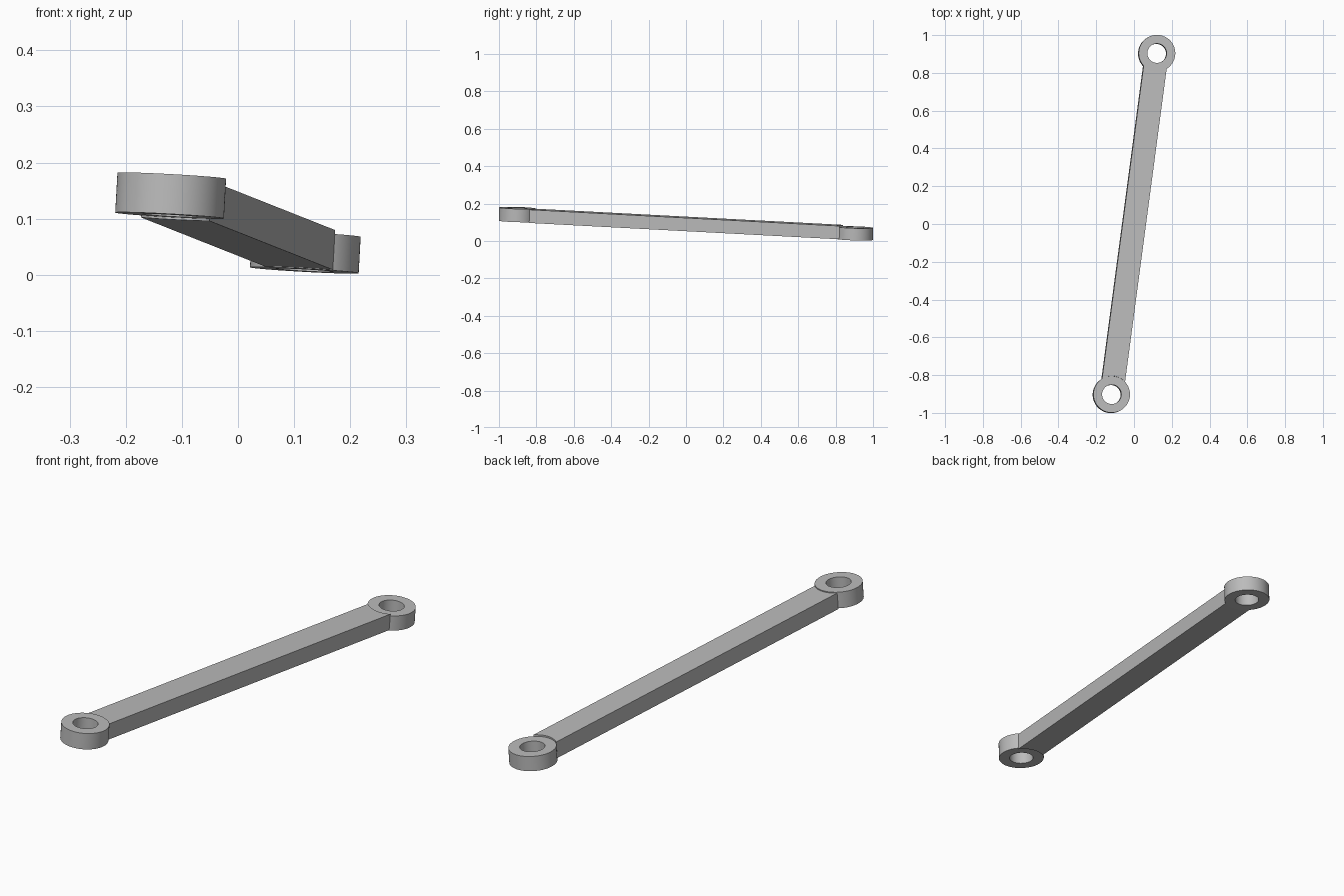
import bpy, bmesh, math
from mathutils import Vector, Matrix

cube = bpy.data.objects.get("Cube")
if cube:
    bpy.data.objects.remove(cube, do_unlink=True)

# Single grey metal material
GREY = (0.5, 0.5, 0.5, 1.0)
metal = bpy.data.materials.new("grey_metal")
metal.use_nodes = True
metal.diffuse_color = GREY
metal.node_tree.nodes["Principled BSDF"].inputs["Base Color"].default_value = GREY

EYE_R, HOLE_R, SEGMENTS = 0.097, 0.051, 72
BAR_HALF, BAR_DEPTH = 0.0615, 0.071
NORMAL = Vector((0.055, 0.03, 1)).normalized()


def finish(name, bm, matrix):
    bmesh.ops.recalc_face_normals(bm, faces=bm.faces)
    mesh = bpy.data.meshes.new(name)
    bm.to_mesh(mesh)
    bm.free()
    mesh.materials.append(metal)
    obj = bpy.data.objects.new(name, mesh)
    obj.matrix_world = matrix
    bpy.context.collection.objects.link(obj)
    bpy.ops.object.select_all(action='DESELECT')
    obj.select_set(True)
    bpy.context.view_layer.objects.active = obj
    bpy.ops.object.shade_smooth_by_angle(angle=math.radians(30))


def make_eye(name, centre, depth):
    # Ring made by spinning a rectangular section about the bore axis
    bm = bmesh.new()
    h = depth / 2
    corners = [(HOLE_R, -h), (EYE_R, -h), (EYE_R, h), (HOLE_R, h)]
    verts = [bm.verts.new((r, 0, z)) for r, z in corners]
    edges = [bm.edges.new((verts[i], verts[i - 1])) for i in range(4)]
    bmesh.ops.spin(bm, geom=verts + edges, cent=(0, 0, 0), axis=(0, 0, 1),
                   angle=math.tau, steps=SEGMENTS, use_duplicate=False)
    bmesh.ops.remove_doubles(bm, verts=bm.verts, dist=1e-5)
    tilt = Vector((0, 0, 1)).rotation_difference(NORMAL).to_matrix().to_4x4()
    finish(name, bm, Matrix.Translation(centre) @ tilt)


def make_bar(name, start, end):
    # Flat bar whose concave ends follow the outside of the eyes
    along = end - start
    half = along.length / 2
    y = along.normalized()
    x = y.cross(NORMAL).normalized()
    z = x.cross(y)
    sweep = math.asin(BAR_HALF / EYE_R)
    steps = 16
    arc = [sweep * (2 * i / steps - 1) for i in range(steps + 1)]
    outline = [(EYE_R * math.sin(a), EYE_R * math.cos(a) - half) for a in arc]
    outline += [(-px, -py) for px, py in outline]
    bm = bmesh.new()
    base = bm.faces.new([bm.verts.new((px, py, -BAR_DEPTH / 2)) for px, py in outline])
    top = bmesh.ops.extrude_face_region(bm, geom=[base], use_keep_orig=True)
    bmesh.ops.translate(bm, vec=(0, 0, BAR_DEPTH),
                        verts=[v for v in top["geom"] if isinstance(v, bmesh.types.BMVert)])
    frame = Matrix((x, y, z)).transposed().to_4x4()
    finish(name, bm, Matrix.Translation((start + end) / 2) @ frame)


make_eye("front_eye", Vector((-0.12, -0.903, 0.141)), 0.071)
make_eye("back_eye", Vector((0.12, 0.903, 0.0405)), 0.065)
make_bar("connecting_bar", Vector((-0.12, -0.903, 0.1385)), Vector((0.12, 0.903, 0.0435)))
